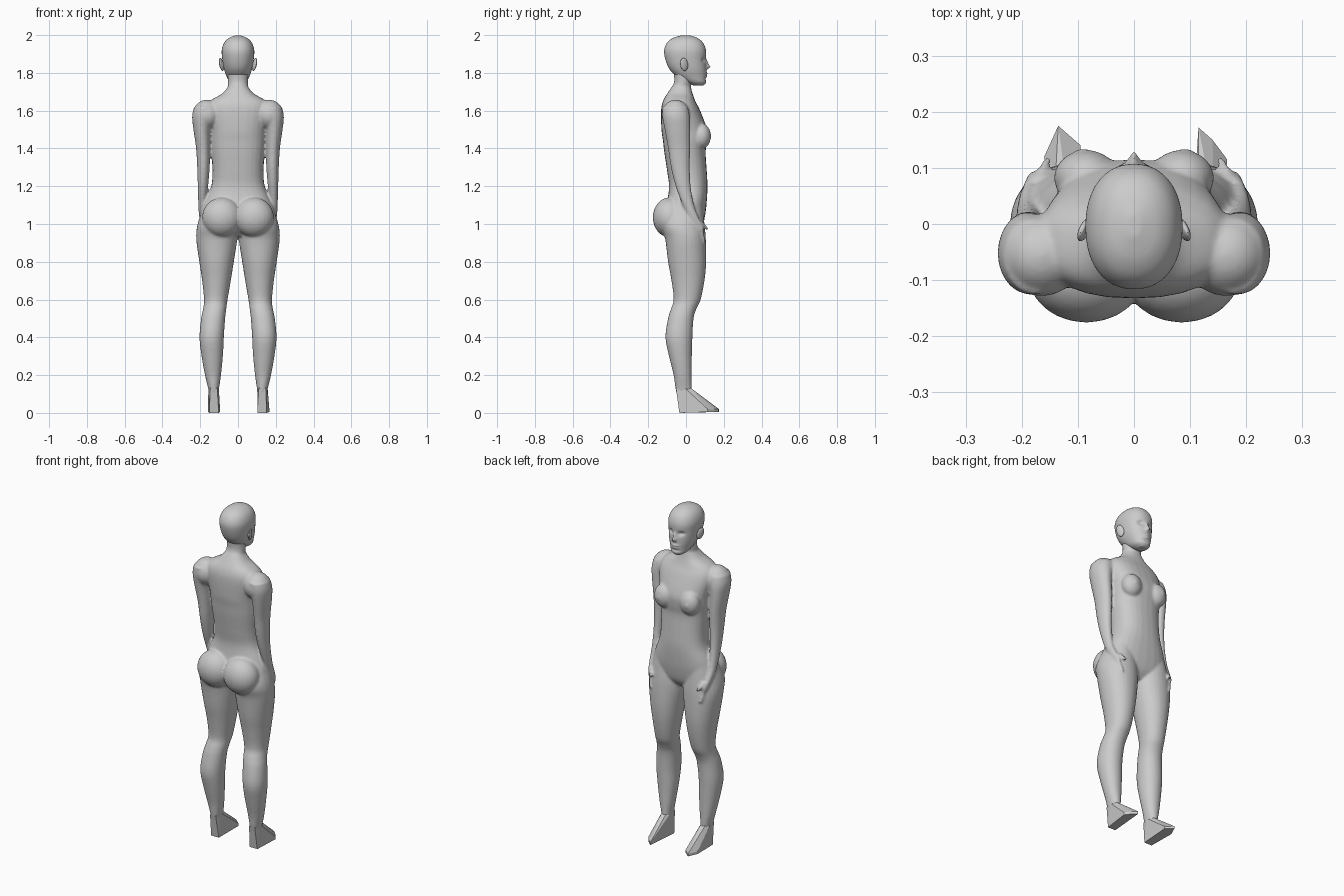
import bpy, bmesh, math
from mathutils import Vector, Matrix

if "Cube" in bpy.data.objects:
    bpy.data.objects.remove(bpy.data.objects["Cube"])

skin = bpy.data.materials.new("warm grey skin")
skin.diffuse_color = (0.6, 0.6, 0.6, 1)
skin.use_nodes = True
skin.node_tree.nodes["Principled BSDF"].inputs["Base Color"].default_value = skin.diffuse_color


def catmull(a, b, c, d, t):
    return [0.5 * (2 * q + (r - p) * t + (2 * p - 5 * q + 4 * r - s) * t * t
                   + (3 * q - p - 3 * r + s) * t ** 3) for p, q, r, s in zip(a, b, c, d)]


def loft(bm, rows, power=2.0, seg=28, steps=4, side=1):
    """Skin rounded sections given as (z, x0, x1, y0, y1)."""
    n, rows_fine = len(rows), []
    for i in range(n - 1):
        quad = [rows[max(i - 1, 0)], rows[i], rows[i + 1], rows[min(i + 2, n - 1)]]
        rows_fine += [catmull(*quad, k / steps) for k in range(steps)]
    rows_fine.append(rows[-1])
    rings = []
    for z, x0, x1, y0, y1 in rows_fine:
        ring = []
        for k in range(seg):
            c, s = math.cos(math.tau * k / seg), math.sin(math.tau * k / seg)
            x = (x0 + x1) / 2 + (x1 - x0) / 2 * math.copysign(abs(c) ** (2 / power), c)
            y = (y0 + y1) / 2 + (y1 - y0) / 2 * math.copysign(abs(s) ** (2 / power), s)
            ring.append(bm.verts.new((x * side, y, z)))
        rings.append(ring)
    faces = [bm.faces.new((a[k], a[(k + 1) % seg], b[(k + 1) % seg], b[k]))
             for a, b in zip(rings, rings[1:]) for k in range(seg)]
    faces += [bm.faces.new(rings[0]), bm.faces.new(rings[-1])]
    bmesh.ops.recalc_face_normals(bm, faces=faces)
    return [v for ring in rings for v in ring]


def ball(bm, centre, radii):
    bmesh.ops.create_uvsphere(bm, u_segments=24, v_segments=16, radius=1,
                              matrix=Matrix.Translation(centre) @ Matrix.Diagonal((*radii, 1)))


def finger(bm, start, end, r0, r1):
    a, b = Vector(start), Vector(end)
    turn = (b - a).to_track_quat('Z', 'Y').to_matrix().to_4x4()
    bmesh.ops.create_cone(bm, cap_ends=True, segments=10, radius1=r0, radius2=r1,
                          depth=(b - a).length, matrix=Matrix.Translation((a + b) / 2) @ turn)
    ball(bm, b, (r1, r1, r1))


def make(name, bm, voxel=None, smooth=6):
    mesh = bpy.data.meshes.new(name)
    bm.to_mesh(mesh)
    bm.free()
    mesh.materials.append(skin)
    ob = bpy.data.objects.new(name, mesh)
    bpy.context.collection.objects.link(ob)
    if voxel:
        rem = ob.modifiers.new("one skin", 'REMESH')
        rem.mode, rem.voxel_size, rem.use_smooth_shade = 'VOXEL', voxel, True
        sm = ob.modifiers.new("soften", 'SMOOTH')
        sm.factor, sm.iterations = 0.5, smooth
    return ob


def sym(rows):
    return [(z, -x, x, y0, y1) for z, x, y0, y1 in rows]


# Torso and neck
bm = bmesh.new()
loft(bm, sym([(1.73, .05, -.073, .025), (1.69, .085, -.1, .035), (1.65, .15, -.122, .05),
              (1.6, .17, -.132, .075), (1.5, .152, -.13, .112), (1.44, .148, -.122, .112),
              (1.38, .142, -.115, .104), (1.28, .135, -.1, .11), (1.2, .142, -.09, .114),
              (1.12, .175, -.1, .11), (1.05, .198, -.12, .102), (.98, .195, -.11, .085),
              (.935, .12, -.07, .05)]), power=2.4)
loft(bm, sym([(1.66, .065, -.09, .035), (1.72, .054, -.075, .026), (1.76, .053, -.062, .03),
              (1.83, .055, -.07, .03)]))

for s in (1, -1):
    # Bust and seat
    ball(bm, (s * .085, .082, 1.465), (.058, .05, .068))
    ball(bm, (s * .092, .118, 1.465), (.016, .018, .018))
    ball(bm, (s * .085, -.088, 1.035), (.105, .088, .105))
    # Shoulder and arm
    ball(bm, (s * .165, -.055, 1.58), (.074, .074, .078))
    loft(bm, [(1.62, .12, .232, -.125, .01), (1.57, .13, .243, -.125, .02),
              (1.5, .145, .236, -.113, .022), (1.4, .147, .222, -.095, .022),
              (1.3, .15, .216, -.08, .02), (1.2, .158, .213, -.055, .025),
              (1.1, .168, .21, -.018, .042), (1.04, .172, .206, .01, .065),
              (.99, .164, .196, .03, .092), (.965, .166, .19, .045, .095)], side=s)
    # Fingers and thumb
    finger(bm, (s * .18, .06, .98), (s * .172, .075, .9), .012, .008)
    finger(bm, (s * .178, .075, .98), (s * .165, .097, .905), .012, .008)
    finger(bm, (s * .172, .075, 1.01), (s * .155, .112, .975), .012, .008)
    # Leg
    loft(bm, [(1.1, .04, .18, -.08, .085), (1.0, .004, .214, -.13, .098),
              (.92, .004, .221, -.11, .105), (.8, .022, .205, -.095, .107),
              (.7, .038, .19, -.077, .098), (.6, .055, .18, -.065, .078),
              (.55, .062, .185, -.08, .055), (.5, .068, .195, -.095, .04),
              (.4, .075, .204, -.109, .034), (.3, .08, .193, -.09, .031),
              (.2, .09, .175, -.066, .03), (.13, .1, .158, -.056, .03),
              (.08, .104, .15, -.045, .03)], power=2.1, side=s)
make("body", bm, voxel=.0065)

# Head with features pushed in or out of the face
bm = bmesh.new()
verts = loft(bm, sym([(1.733, .022, .04, .092), (1.75, .045, 0, .107), (1.78, .06, -.05, .107),
                      (1.82, .074, -.088, .108), (1.87, .083, -.109, .106),
                      (1.92, .086, -.116, .106), (1.96, .073, -.1, .09),
                      (1.985, .048, -.068, .06), (1.999, .012, -.022, .018)]),
             power=2.2, seg=64, steps=7)
dents = [(.034, 1.868, .016, .011, -.014), (-.034, 1.868, .016, .011, -.014),  # eye sockets
         (0, 1.832, .011, .011, .022), (0, 1.853, .008, .016, .012),           # nose
         (0, 1.797, .024, .005, .008), (0, 1.782, .02, .005, .007),            # lips
         (0, 1.766, .03, .006, -.006)]                                         # chin crease
for v in verts:
    if v.co.y > .03:
        v.co.y += sum(d * math.exp(-((v.co.x - x) / w) ** 2 - ((v.co.z - z) / h) ** 2)
                      for x, z, w, h, d in dents)
head = make("head", bm, voxel=.004, smooth=2)

for s, side in ((1, "right"), (-1, "left")):
    # Ear, tilted away from the skull
    bm = bmesh.new()
    ball(bm, (0, 0, 0), (.009, .022, .036))
    ball(bm, (-.006, .008, -.006), (.012, .016, .02))
    ear = make(side + "_ear", bm, voxel=.003, smooth=2)
    ear.location = (s * .088, -.01, 1.845)
    ear.rotation_euler = (math.radians(12), math.radians(8 * s), math.radians(22 * s))
    ear.scale.x = s

    # Foot, a flat-faced wedge with slanted toes
    bm = bmesh.new()
    toes = [(.115, .172), (.14, .15), (.166, .115)] if s > 0 else [(.095, .14), (.135, .175), (.16, .12)]
    pts = [(x, y, z) for x, y in toes for z in (.005, .02)]
    pts += [(x, -.035, z) for x in (.102, .152) for z in (0, .02)]
    pts += [(.11, -.053, .13), (.147, -.053, .13), (.102, -.015, .14), (.156, -.015, .14),
            (.115, .028, .13), (.143, .028, .13)]
    vs = [bm.verts.new((x * s, y, z)) for x, y, z in pts]
    hull = bmesh.ops.convex_hull(bm, input=vs)
    bmesh.ops.delete(bm, geom=[v for v in bm.verts if not v.link_faces], context='VERTS')
    bmesh.ops.recalc_face_normals(bm, faces=bm.faces[:])
    make(side + "_foot", bm)
